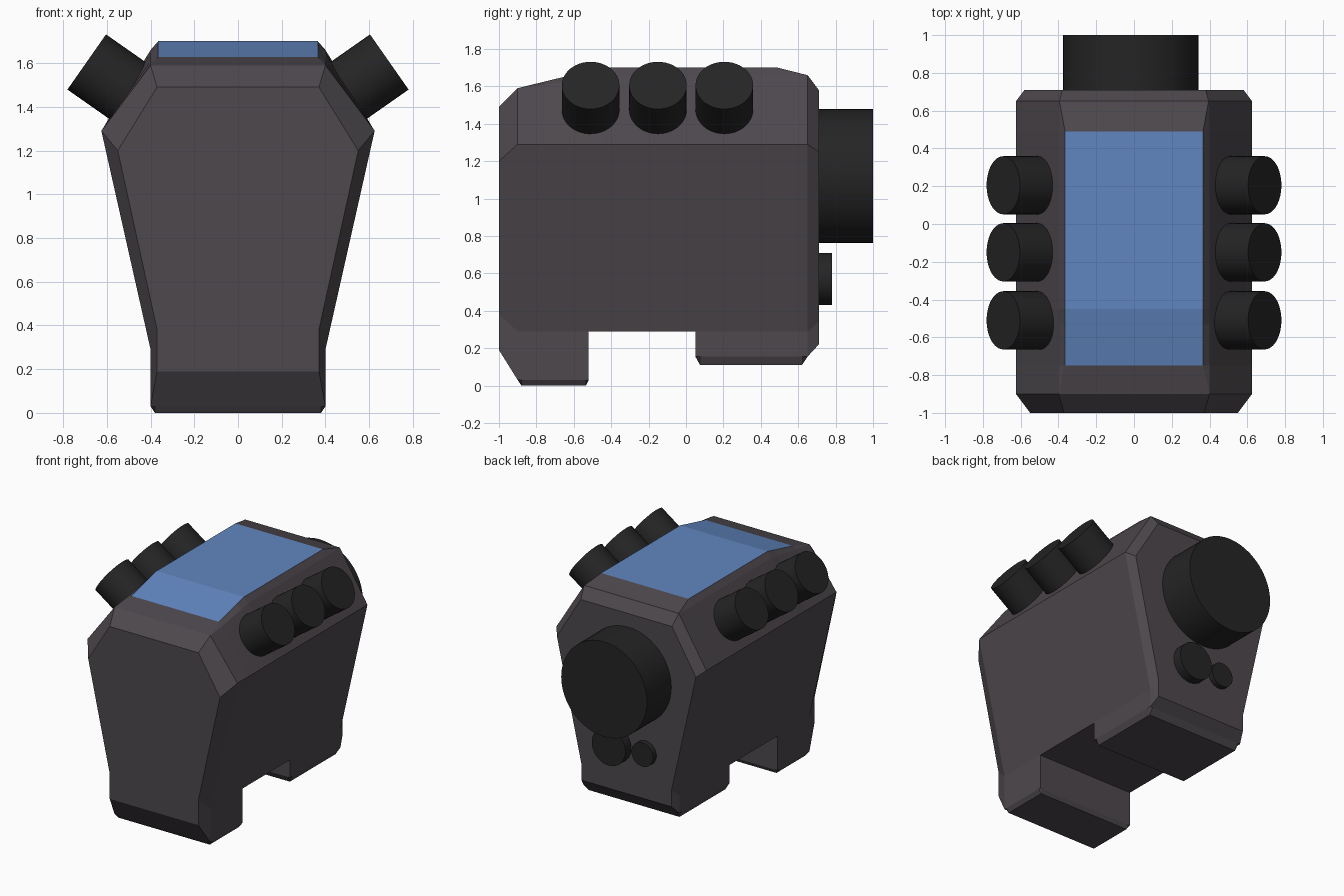
import bpy, bmesh, math
from mathutils import Vector

cube = bpy.data.objects.get("Cube")
if cube:
    bpy.data.objects.remove(cube, do_unlink=True)


def material(name, color):
    m = bpy.data.materials.new(name)
    m.use_nodes = True
    m.diffuse_color = (*color, 1)
    m.node_tree.nodes["Principled BSDF"].inputs["Base Color"].default_value = (*color, 1)
    return m


casing = material("warm dark grey", (0.075, 0.065, 0.074))
screen = material("screen blue", (0.12, 0.24, 0.53))
rubber = material("near black", (0.018, 0.018, 0.018))


# Half outline of the casing, from the foot up to the roof
def section(y, foot, lip, eave, roof, kink=(0.4, 0.29), shoulder=(0.625, 1.29), wide=0.4):
    half = [(wide - 0.02, foot), (wide, lip), kink, shoulder, eave, roof]
    ring = half + [(-x, z) for x, z in reversed(half)]
    return [(x, y, z) for x, z in ring]


EAVE, ROOF = (0.4, 1.66), (0.365, 1.7)
LOW = (0.4, 1.59)
BACK = (0.395, 1.66)
FRONT_TOP, BACK_TOP = (0.37, 1.49), (0.38, 1.58)

sections = [
    section(-1, 0.19, 0.19, FRONT_TOP, FRONT_TOP, (0.37, 0.38), (0.55, 1.2), 0.37),
    section(-0.9, 0.03, 0.03, LOW, LOW),
    section(-0.88, 0, 0.03, (0.4, 1.593), (0.395, 1.595)),
    section(-0.75, 0, 0.03, (0.4, 1.61), (0.365, 1.627)),
    section(-0.535, 0, 0.03, (0.4, 1.645), (0.365, 1.679)),
    section(-0.52, 0.03, 0.03, (0.4, 1.647), (0.365, 1.683)),
    # gap between the two feet
    section(-0.52, 0.29, 0.29, (0.4, 1.647), (0.365, 1.683)),
    section(-0.45, 0.29, 0.29, EAVE, ROOF),
    section(0.05, 0.29, 0.29, EAVE, ROOF),
    section(0.05, 0.155, 0.155, EAVE, ROOF),
    section(0.075, 0.11, 0.155, EAVE, ROOF),
    section(0.49, 0.11, 0.155, EAVE, ROOF),
    section(0.62, 0.11, 0.155, (0.396, 1.66), (0.389, 1.667)),
    section(0.65, 0.155, 0.155, BACK, BACK),
    section(0.71, 0.22, 0.22, BACK_TOP, BACK_TOP, (0.375, 0.34), (0.58, 1.25), 0.375),
]

# Casing lofted through the sections, with the screen on its roof
bm = bmesh.new()
rings = [[bm.verts.new(p) for p in s] for s in sections]
for a, b in zip(rings, rings[1:]):
    n = len(a)
    for i in range(n):
        j = (i + 1) % n
        bm.faces.new((a[i], a[j], b[j], b[i]))
bm.faces.new(rings[0])
bm.faces.new(rings[-1])
bmesh.ops.remove_doubles(bm, verts=bm.verts, dist=0.0005)
bmesh.ops.recalc_face_normals(bm, faces=bm.faces)
for f in bm.faces:
    c = f.calc_center_median()
    if f.normal.z > 0.9 and abs(c.x) < 0.1 and -0.75 < c.y < 0.49:
        f.material_index = 1
bmesh.ops.dissolve_limit(bm, angle_limit=math.radians(0.6), verts=bm.verts,
                         edges=bm.edges, delimit={'MATERIAL'})
mesh = bpy.data.meshes.new("casing")
bm.to_mesh(mesh)
bm.free()
mesh.materials.append(casing)
mesh.materials.append(screen)
bpy.context.collection.objects.link(bpy.data.objects.new("casing", mesh))


# Smooth cylinder whose outer cap is centred on tip
def knob(name, tip, axis, radius, length):
    axis = Vector(axis).normalized()
    bpy.ops.mesh.primitive_cylinder_add(
        vertices=48, radius=radius, depth=length,
        location=Vector(tip) - axis * length / 2,
        rotation=axis.to_track_quat('Z', 'Y').to_euler())
    o = bpy.context.object
    o.name = name
    o.data.materials.append(rubber)
    bpy.ops.object.shade_smooth_by_angle(angle=math.radians(40))


# Three slanted knobs on each shoulder
for side, label in ((1, "left"), (-1, "right")):
    for i, y in enumerate((-0.51, -0.15, 0.205)):
        knob(f"{label}_shoulder_knob_{i + 1}", (side * 0.692, y, 1.605),
             (side * 0.82, 0, 0.574), 0.154, 0.26)

# Eyepiece and small dials on the back
knob("eyepiece", (-0.017, 1, 1.12), (0, 1, 0), 0.358, 0.35)
knob("large_dial", (0.1, 0.78, 0.57), (0, 1, 0), 0.14, 0.13)
knob("small_dial", (-0.16, 0.75, 0.57), (0, 1, 0), 0.09, 0.1)
